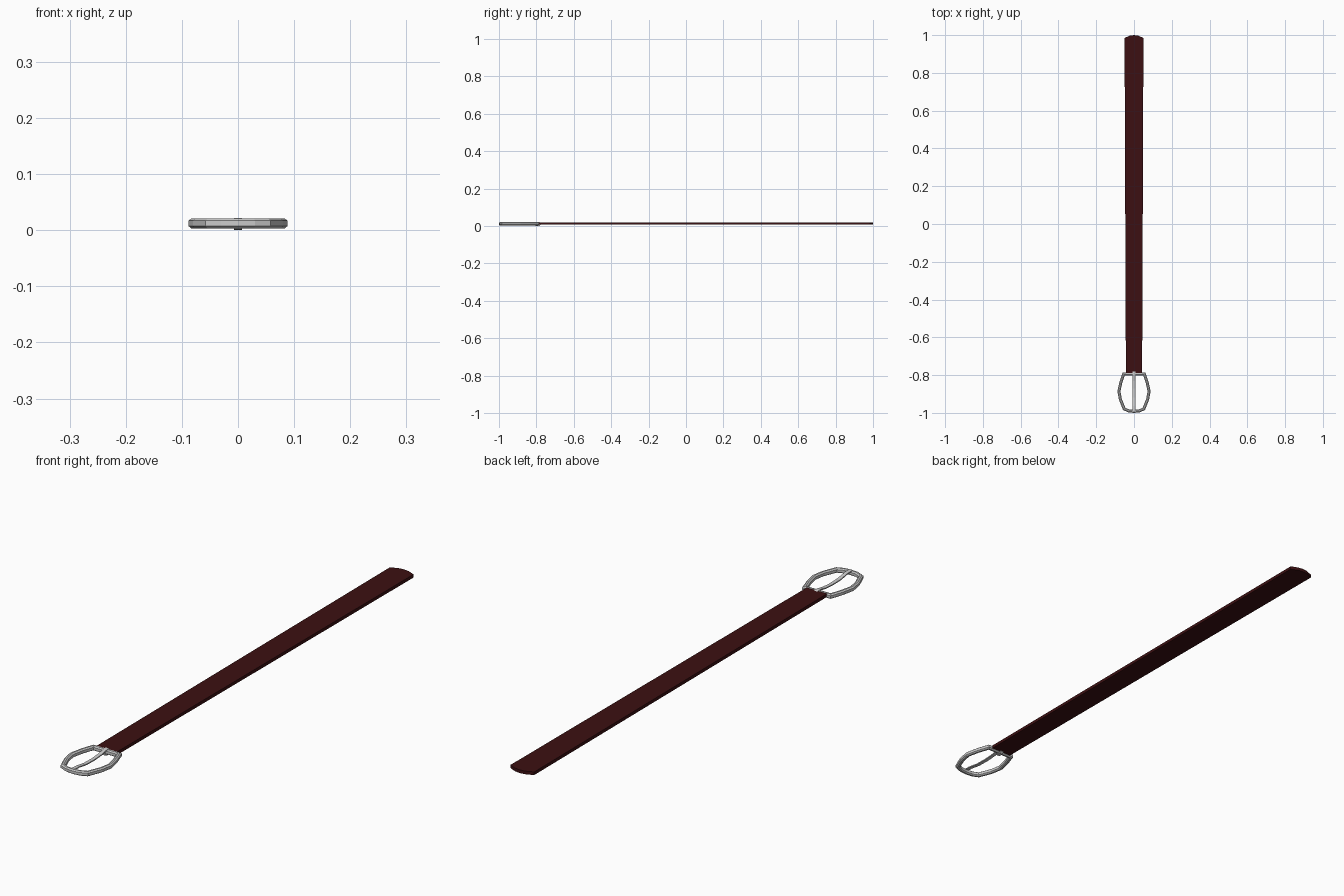
import bpy, bmesh
from mathutils import Vector

if "Cube" in bpy.data.objects:
    bpy.data.objects.remove(bpy.data.objects["Cube"])


def finish(name, bm, color=None):
    bmesh.ops.recalc_face_normals(bm, faces=bm.faces)
    me = bpy.data.meshes.new(name)
    bm.to_mesh(me)
    bm.free()
    ob = bpy.data.objects.new(name, me)
    bpy.context.collection.objects.link(ob)
    if color:
        mat = bpy.data.materials.new(name + "_material")
        mat.diffuse_color = color
        mat.use_nodes = True
        mat.node_tree.nodes["Principled BSDF"].inputs["Base Color"].default_value = mat.diffuse_color
        me.materials.append(mat)
    return ob


def prism(name, pts, offset, color=None):
    """Extrude a closed outline along an offset vector."""
    bm = bmesh.new()
    face = bm.faces.new([bm.verts.new(p) for p in pts])
    new = bmesh.ops.extrude_face_region(bm, geom=[face])["geom"]
    bmesh.ops.translate(bm, vec=offset,
                        verts=[v for v in new if isinstance(v, bmesh.types.BMVert)])
    return finish(name, bm, color)


# Leather strap: slight taper towards the buckle, shallow pointed tip
right = [(0.043, -0.788), (0.050, 0.985), (0.022, 0.997)]
outline = right + [(0, 1.0)] + [(-x, y) for x, y in reversed(right)]
prism("strap", [(x, y, 0.008) for x, y in outline], (0, 0, 0.012),
      (0.045, 0.005, 0.006, 1))

# Buckle frame: chamfered bar swept around a mirrored barrel-shaped outline
half = [(0.060, -0.785), (0.077, -0.835), (0.088, -0.885),
        (0.080, -0.930), (0.058, -0.985), (0.030, -0.997)]
path = [Vector(p) for p in half + [(0, -1.0)] + [(-x, y) for x, y in reversed(half)]]
section = [(0, 0.007), (0.005, 0.003), (0.011, 0.003), (0.016, 0.007),
           (0.016, 0.017), (0.011, 0.021), (0.005, 0.021), (0, 0.017)]
bm = bmesh.new()
rings = []
n, m = len(path), len(section)
for i, p in enumerate(path):
    d1 = (p - path[i - 1]).normalized()
    d2 = (path[(i + 1) % n] - p).normalized()
    n1, n2 = Vector((d1.y, -d1.x)), Vector((d2.y, -d2.x))
    miter = (n1 + n2) / (1 + n1.dot(n2))
    rings.append([bm.verts.new((p.x + miter.x * a, p.y + miter.y * a, z))
                  for a, z in section])
for i in range(n):
    a, b = rings[i], rings[(i + 1) % n]
    for j in range(m):
        k = (j + 1) % m
        bm.faces.new((a[j], a[k], b[k], b[j]))
finish("buckle_frame", bm)

# Prong: hooked around the rear bar, dipping, then resting on the front bar
line = [(-0.806, 0.004), (-0.800, 0.002), (-0.786, 0.002), (-0.780, 0.007),
        (-0.780, 0.017), (-0.786, 0.020), (-0.800, 0.020), (-0.830, 0.014),
        (-0.870, 0.011), (-0.920, 0.012), (-0.965, 0.019), (-0.994, 0.020)]
line = [Vector(p) for p in line]
side_a, side_b = [], []
for i, p in enumerate(line):
    d = (line[min(i + 1, len(line) - 1)] - line[max(i - 1, 0)]).normalized()
    off = Vector((-d.y, d.x)) * 0.002
    side_a.append(p + off)
    side_b.append(p - off)
loop = side_a + side_b[::-1]
prism("prong", [(-0.007, p.x, max(p.y, 0)) for p in loop], (0.014, 0, 0))
